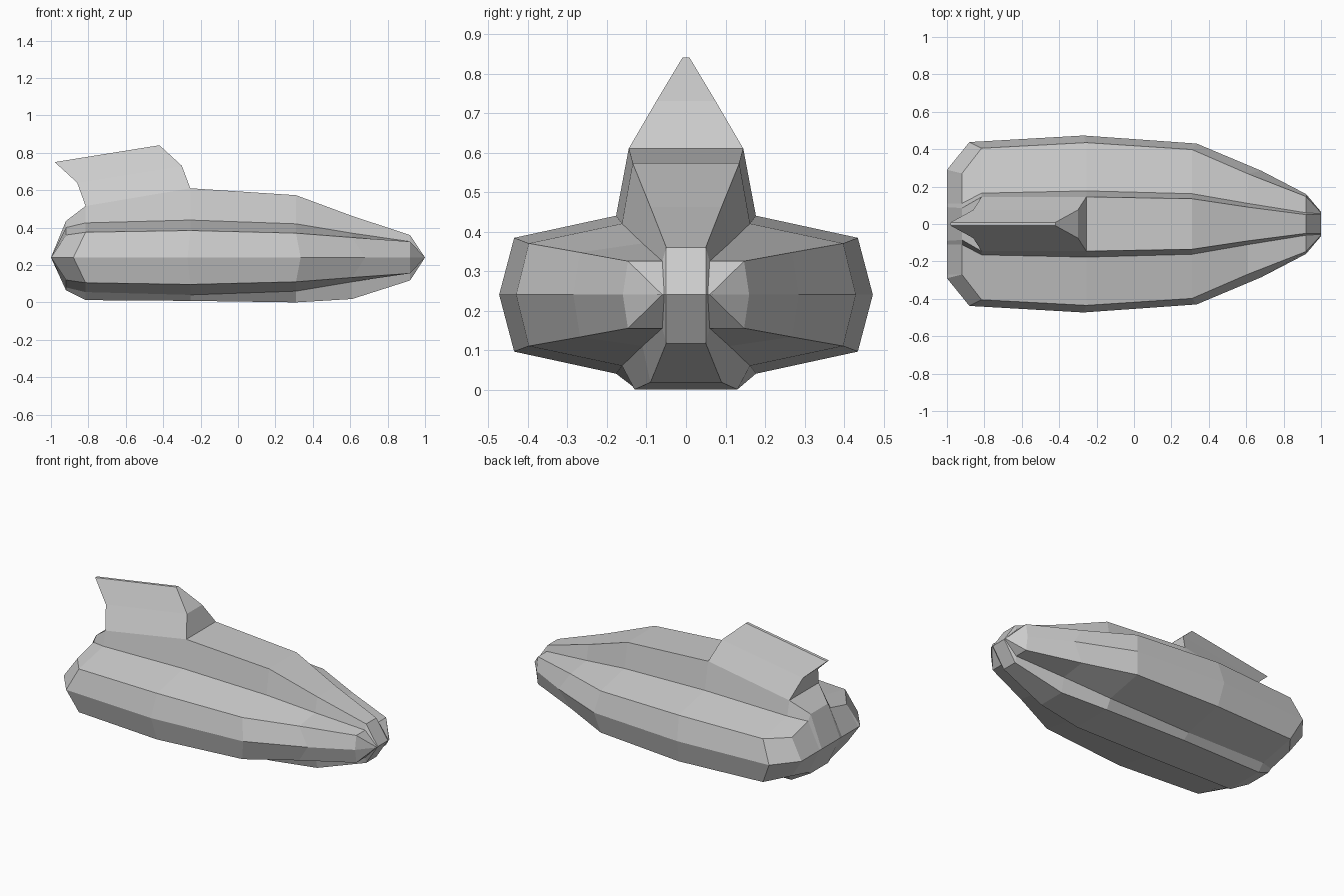
import bpy, bmesh

if "Cube" in bpy.data.objects:
    bpy.data.objects.remove(bpy.data.objects["Cube"])

MID = 0.24  # height of the widest line of the hull


def loft(name, loops, cap_ends=False, closed=True):
    """Skin a list of matching point loops into one flat-shaded object."""
    bm = bmesh.new()
    rings = [[bm.verts.new(p) for p in loop] for loop in loops]
    n = len(rings[0])
    for a, b in zip(rings, rings[1:]):
        for i in range(n if closed else n - 1):
            j = (i + 1) % n
            bm.faces.new((a[i], a[j], b[j], b[i]))
    if cap_ends:
        bm.faces.new(rings[0])
        bm.faces.new(rings[-1])
    bmesh.ops.remove_doubles(bm, verts=bm.verts, dist=0.0005)
    bmesh.ops.dissolve_degenerate(bm, dist=0.0005, edges=bm.edges)
    bmesh.ops.recalc_face_normals(bm, faces=bm.faces)
    me = bpy.data.meshes.new(name)
    bm.to_mesh(me)
    bm.free()
    ob = bpy.data.objects.new(name, me)
    bpy.context.collection.objects.link(ob)
    return ob


def hull_section(x, top, inner, side, mid, bottom):
    """Full cross-section; inner and side corners repeat below the middle."""
    flip = lambda p: (p[0], 2 * MID - p[1])
    half = [(x, *top), (x, *inner), (x, *side), (mid[0], mid[1], MID),
            (x, *flip(side)), (x, *flip(inner)), (x, *bottom)]
    return half + [(px, -py, pz) for px, py, pz in reversed(half)]


# Hull: x, top edge, spine foot, side edge (y, z), widest point (x, y), keel edge
sections = [
    (-1.00, (.09, MID), (.11, MID), (.27, MID), (-1.0, .29), (.09, MID)),
    (-0.92, (.085, .435), (.11, .40), (.27, .36), (-1.0, .29), (.085, .065)),
    (-0.815, (.145, .515), (.165, .425), (.405, .375), (-.88, .438), (.125, .012)),
    (-0.255, (.145, .61), (.177, .44), (.435, .384), (-.27, .473), (.135, .008)),
    (0.31, (.135, .573), (.162, .42), (.398, .37), (.335, .43), (.13, 0)),
    (0.61, (.09, .462), (.11, .37), (.268, .347), (.68, .285), (.09, .018)),
    (0.92, (.05, .36), (.06, .325), (.147, .325), (.92, .16), (.05, .117)),
    (1.00, (.05, MID), (.055, MID), (.06, MID), (1.0, .065), (.05, MID)),
]
loft("hull", [hull_section(*s) for s in sections])

# Tail fin: front x, front z, rear x, rear z, half width at each level
levels = [
    (-0.255, .61, -0.815, .515, .145),
    (-0.30, .73, -0.86, .64, .075),
    (-0.42, .84, -0.98, .75, .009),
]
loft("tail_fin", [[(fx, -w, fz), (fx, w, fz), (rx, w, rz), (rx, -w, rz)]
                  for fx, fz, rx, rz, w in levels], cap_ends=True)
